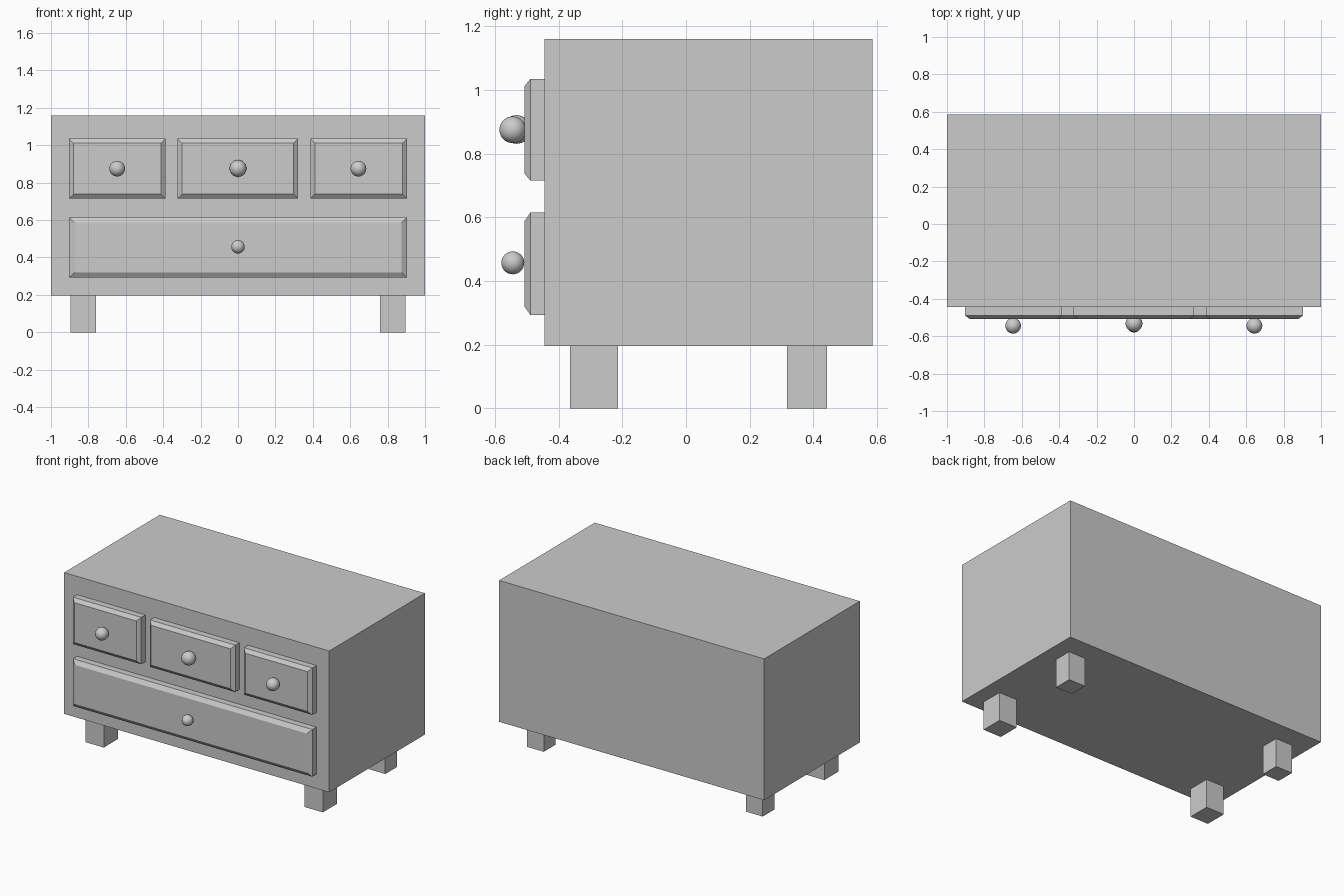
import bpy, bmesh

if "Cube" in bpy.data.objects:
    bpy.data.objects.remove(bpy.data.objects["Cube"])

FRONT, BACK = -0.445, 0.586      # cabinet front and back planes
LIP, FACE = -0.489, -0.508       # drawer rim and drawer face planes


def finish(name, bm):
    bmesh.ops.recalc_face_normals(bm, faces=bm.faces)
    mesh = bpy.data.meshes.new(name)
    bm.to_mesh(mesh)
    bm.free()
    obj = bpy.data.objects.new(name, mesh)
    bpy.context.collection.objects.link(obj)
    return obj


def box(name, x0, x1, y0, y1, z0, z1):
    bm = bmesh.new()
    bmesh.ops.create_cube(bm, size=1)
    for v in bm.verts:
        v.co.x = x1 if v.co.x > 0 else x0
        v.co.y = y1 if v.co.y > 0 else y0
        v.co.z = z1 if v.co.z > 0 else z0
    return finish(name, bm)


def drawer(name, x0, x1, z0, z1, inset):
    # Nested rectangles: back, rim, chamfered face
    bm = bmesh.new()
    rings = []
    for y, i in ((FRONT, 0), (LIP, 0), (FACE, inset)):
        corners = ((x0 + i, z0 + i), (x1 - i, z0 + i), (x1 - i, z1 - i), (x0 + i, z1 - i))
        rings.append([bm.verts.new((x, y, z)) for x, z in corners])
    for a, b in zip(rings, rings[1:]):
        for k in range(4):
            n = (k + 1) % 4
            bm.faces.new((a[k], a[n], b[n], b[k]))
    bm.faces.new(rings[0])
    bm.faces.new(rings[-1])
    return finish(name, bm)


def knob(name, x, y, z, r):
    bpy.ops.mesh.primitive_uv_sphere_add(segments=32, ring_count=16, radius=r, location=(x, y, z))
    bpy.context.object.name = name
    bpy.ops.object.shade_smooth()


# Cabinet body
box("cabinet_body", -1, 1, FRONT, BACK, 0.196, 1.16)

# Drawer fronts
drawer("drawer_top_left", -0.903, -0.388, 0.715, 1.035, 0.024)
drawer("drawer_top_middle", -0.323, 0.322, 0.715, 1.035, 0.024)
drawer("drawer_top_right", 0.387, 0.903, 0.715, 1.035, 0.024)
drawer("drawer_bottom", -0.903, 0.903, 0.293, 0.615, 0.028)

# Knobs
knob("knob_top_left", -0.646, -0.544, 0.875, 0.042)
knob("knob_top_middle", 0, -0.532, 0.876, 0.045)
knob("knob_top_right", 0.644, -0.544, 0.875, 0.042)
knob("knob_bottom", 0, -0.544, 0.457, 0.036)

# Legs: front pair slightly deeper than the back pair
for side, s in (("left", -1), ("right", 1)):
    fx = sorted((s * 0.758, s * 0.895))
    bx = sorted((s * 0.763, s * 0.889))
    box("front_leg_" + side, *fx, -0.364, -0.213, 0, 0.196)
    box("back_leg_" + side, *bx, 0.317, 0.443, 0, 0.196)
